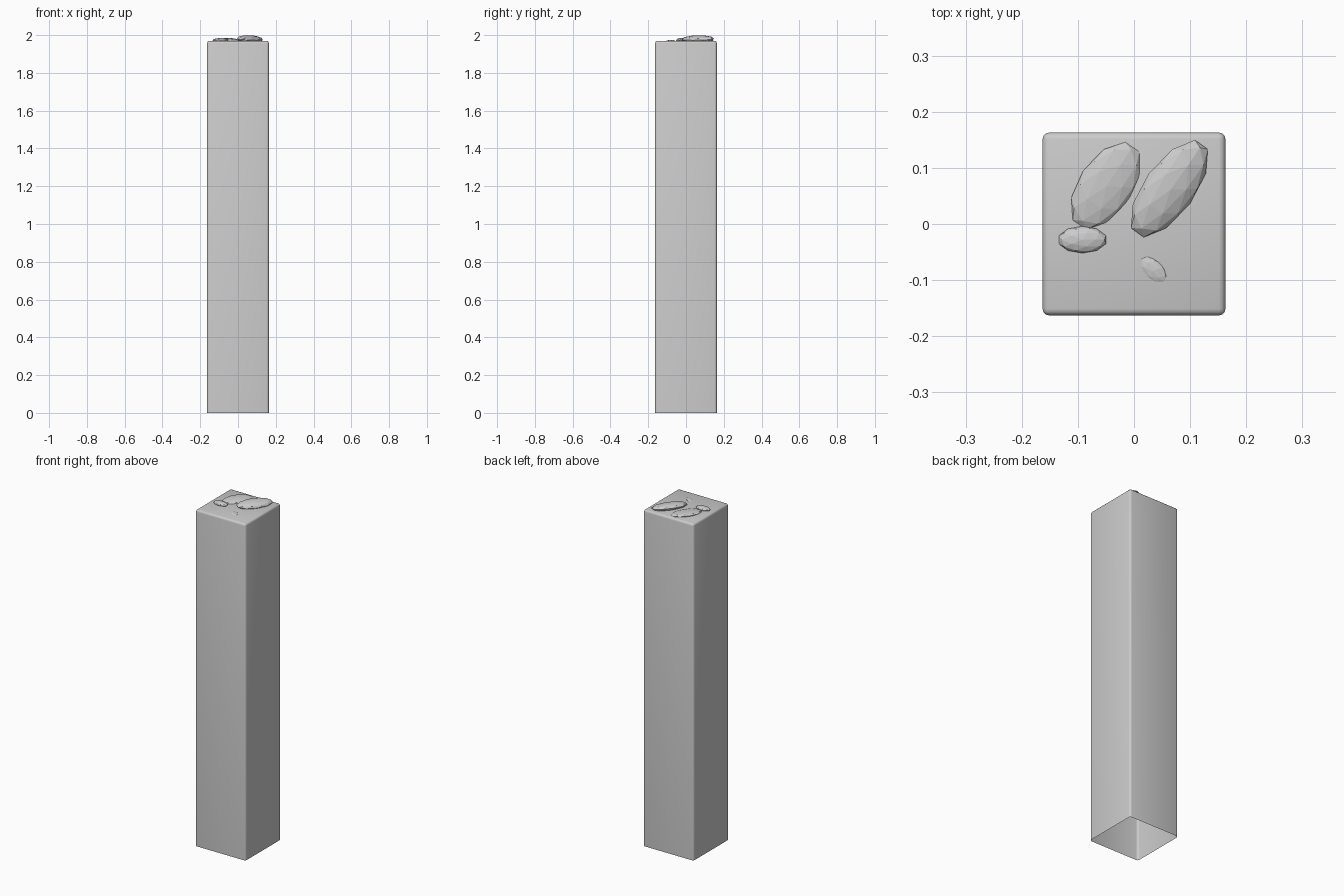
import bpy, bmesh
from math import radians
from mathutils import Matrix, Euler

if "Cube" in bpy.data.objects:
    bpy.data.objects.remove(bpy.data.objects["Cube"])

HALF, TOP = 0.163, 1.97


def add_object(name, bm):
    mesh = bpy.data.meshes.new(name)
    bm.to_mesh(mesh)
    bm.free()
    obj = bpy.data.objects.new(name, mesh)
    bpy.context.collection.objects.link(obj)
    return obj


# Square column: rounded top and upright edges, open at the bottom
bm = bmesh.new()
bmesh.ops.create_cube(bm, size=1, matrix=Matrix.Translation((0, 0, TOP / 2))
                      @ Matrix.Diagonal((2 * HALF, 2 * HALF, TOP, 1)))
bottom = [f for f in bm.faces if f.normal.z < -0.5]
bmesh.ops.delete(bm, geom=bottom, context='FACES')
edges = [e for e in bm.edges if max(v.co.z for v in e.verts) > TOP / 2]
bmesh.ops.bevel(bm, geom=edges, offset=0.012, segments=3, profile=0.5,
                affect='EDGES', clamp_overlap=True)
column = add_object("column", bm)
bpy.context.view_layer.objects.active = column
column.select_set(True)
bpy.ops.object.shade_smooth_by_angle(angle=radians(40))


# Flat faceted pebbles half sunk in the top
def pebble(name, loc, radii, turn, roll=0, pitch=0):
    bm = bmesh.new()
    rot = Euler((radians(roll), radians(pitch), radians(turn))).to_matrix().to_4x4()
    bmesh.ops.create_icosphere(bm, subdivisions=2, radius=1,
                               matrix=Matrix.Translation(loc) @ rot
                               @ Matrix.Diagonal((*radii, 1)))
    return add_object(name, bm)


pebble("pebble_large_right", (0.063, 0.063, 1.979), (0.102, 0.046, 0.020), 54, roll=8)
pebble("pebble_large_left", (-0.05, 0.068, 1.971), (0.088, 0.049, 0.014), 56, roll=4)
pebble("pebble_small_left", (-0.092, -0.028, 1.973), (0.044, 0.024, 0.012), 0)
pebble("pebble_small_front", (0.033, -0.083, 1.966), (0.033, 0.020, 0.008), -45, roll=6)
